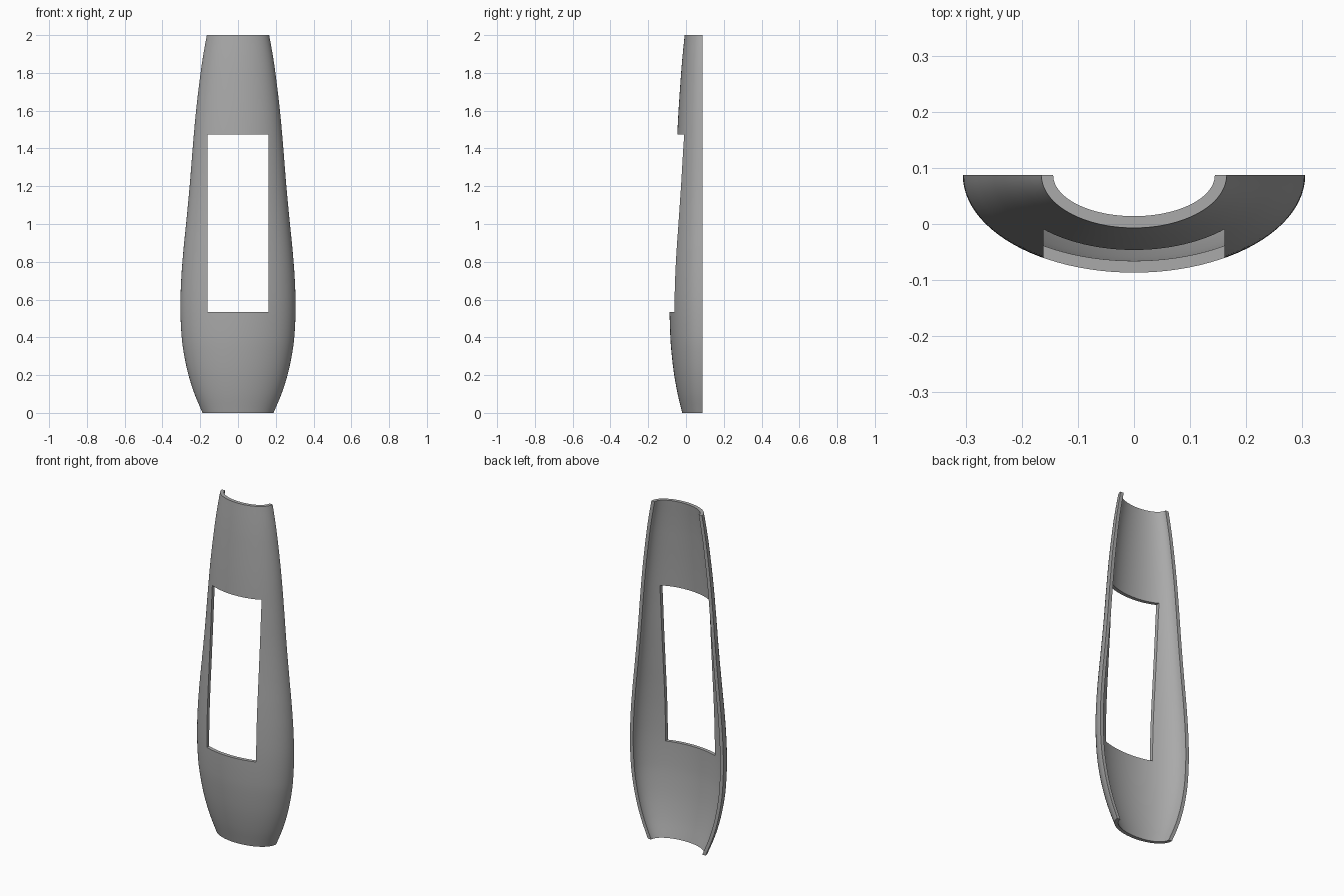
import bpy, bmesh, math

cube = bpy.data.objects.get("Cube")
if cube:
    bpy.data.objects.remove(cube)

BACK = 0.087        # flat back plane of the half shell
RATIO = 0.57        # depth of the section relative to its half width
WALL = 0.021
SEGMENTS = 48
STEPS = 6           # rings between profile points

# Half width of the shell at each height (z, half width)
PROFILE = [(0, 0.188), (0.1, 0.23), (0.2, 0.262), (0.3, 0.284), (0.4, 0.298),
           (0.55, 0.305), (0.7, 0.301), (0.85, 0.29), (1.0, 0.275), (1.2, 0.256),
           (1.4, 0.24), (1.6, 0.222), (1.8, 0.198), (1.9, 0.183), (2.0, 0.165)]


def smooth_profile(points):
    """Cubic Hermite interpolation through the profile points."""
    def slope(i):
        a, b = points[max(i - 1, 0)], points[min(i + 1, len(points) - 1)]
        return (b[1] - a[1]) / (b[0] - a[0])
    rings = []
    for i in range(len(points) - 1):
        (z0, w0), (z1, w1) = points[i], points[i + 1]
        h = z1 - z0
        for s in range(STEPS):
            t = s / STEPS
            u = 1 - t
            w = (u * u * (1 + 2 * t) * w0 + t * t * (3 - 2 * t) * w1
                 + h * t * u * (u * slope(i) - t * slope(i + 1)))
            rings.append((z0 + t * h, w))
    return rings + [points[-1]]


def arc(bm, z, half_width, depth):
    angles = [math.pi * i / SEGMENTS for i in range(SEGMENTS + 1)]
    return [bm.verts.new((half_width * math.cos(a), BACK - depth * math.sin(a), z))
            for a in angles]


# Shell: closed crescent sections lofted along the height
bm = bmesh.new()
sections = []
for z, w in smooth_profile(PROFILE):
    outer = arc(bm, z, w, w * RATIO)
    inner = arc(bm, z, w - WALL, w * RATIO - WALL)
    sections.append(outer + inner[::-1])
count = len(sections[0])
for low, high in zip(sections, sections[1:]):
    for i in range(count):
        j = (i + 1) % count
        bm.faces.new((low[i], low[j], high[j], high[i]))
for ring in (sections[0], sections[-1]):
    for i in range(SEGMENTS):
        bm.faces.new((ring[i], ring[i + 1], ring[count - 2 - i], ring[count - 1 - i]))
bmesh.ops.recalc_face_normals(bm, faces=bm.faces)
mesh = bpy.data.meshes.new("shell")
bm.to_mesh(mesh)
bm.free()
shell = bpy.data.objects.new("shell", mesh)
bpy.context.collection.objects.link(shell)

# Grey material
grey = bpy.data.materials.new("grey")
grey.use_nodes = True
colour = (0.4, 0.4, 0.4, 1)
grey.diffuse_color = colour
grey.node_tree.nodes["Principled BSDF"].inputs["Base Color"].default_value = colour
mesh.materials.append(grey)

# Rectangular window cut straight through the front
bpy.ops.mesh.primitive_cube_add(size=1, location=(0, -0.1, 1.004))
cutter = bpy.context.object
cutter.name = "window_cutter"
cutter.scale = (0.322, 0.36, 0.938)
cutter.hide_render = True
cut = shell.modifiers.new("window", 'BOOLEAN')
cut.operation = 'DIFFERENCE'
cut.solver = 'EXACT'
cut.object = cutter

bpy.ops.object.select_all(action='DESELECT')
shell.select_set(True)
bpy.context.view_layer.objects.active = shell
bpy.ops.object.modifier_apply(modifier=cut.name)
bpy.data.objects.remove(cutter)
bpy.ops.object.shade_smooth_by_angle(angle=math.radians(30))
